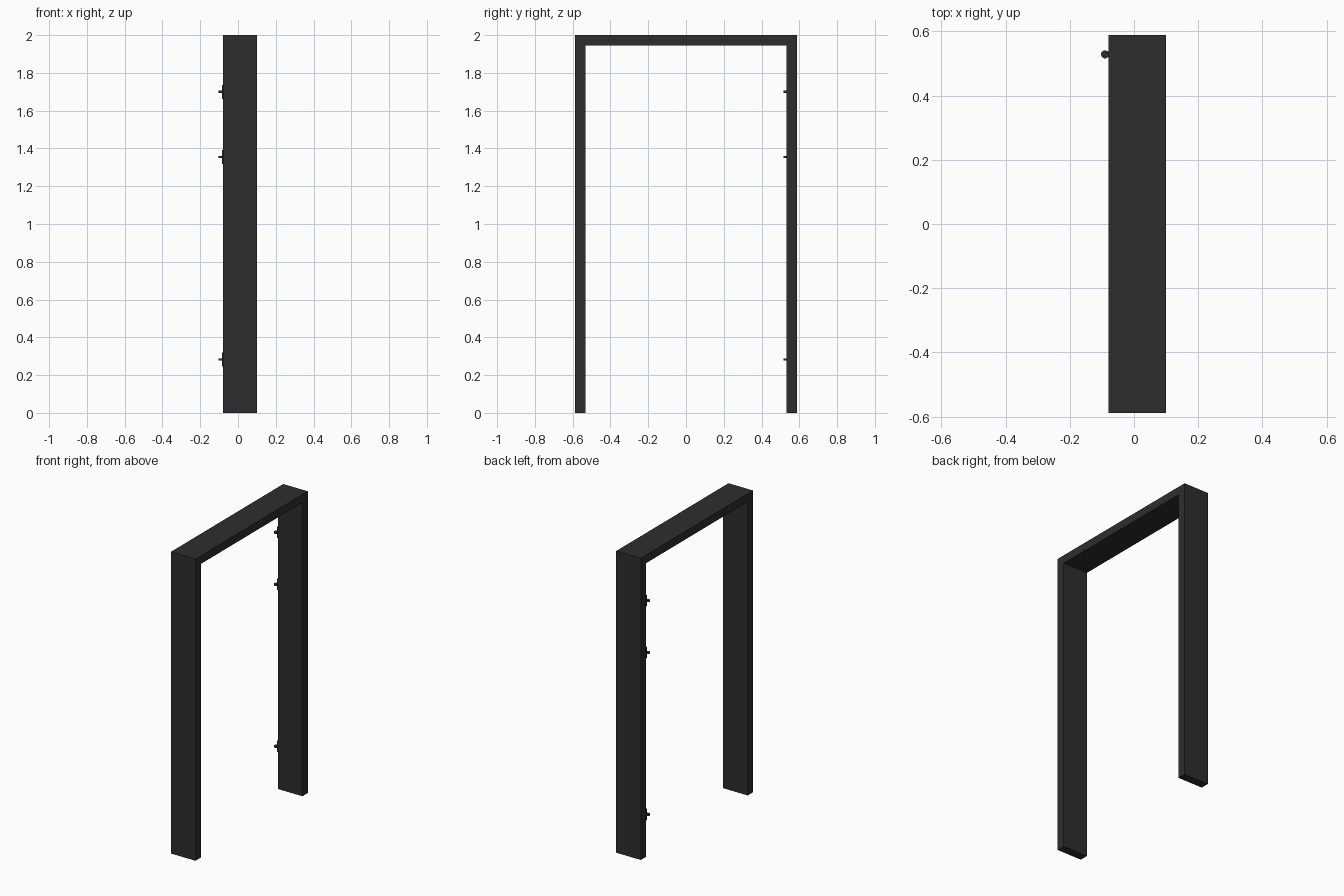
import bpy
import bmesh
from mathutils import Matrix, Vector

cube = bpy.data.objects.get("Cube")
if cube:
    bpy.data.objects.remove(cube, do_unlink=True)

X_BACK, X_FRONT = -0.08, 0.10
HALF_WIDTH, INNER, HEIGHT, THICK = 0.588, 0.532, 2.0, 0.054


def make_material(name, colour):
    mat = bpy.data.materials.new(name)
    mat.use_nodes = True
    mat.diffuse_color = colour
    mat.node_tree.nodes["Principled BSDF"].inputs["Base Color"].default_value = colour
    return mat


charcoal = make_material("charcoal", (0.027, 0.027, 0.027, 1))


def finish(name, bm):
    bmesh.ops.recalc_face_normals(bm, faces=bm.faces)
    mesh = bpy.data.meshes.new(name)
    bm.to_mesh(mesh)
    bm.free()
    mesh.materials.append(charcoal)
    obj = bpy.data.objects.new(name, mesh)
    bpy.context.collection.objects.link(obj)
    return obj


# Door frame: one U-shaped profile extruded through the wall depth
half = [(INNER, 0), (HALF_WIDTH, 0), (HALF_WIDTH, HEIGHT)]
outline = half + [(-y, z) for y, z in reversed(half)]
outline += [(-INNER, HEIGHT - THICK), (INNER, HEIGHT - THICK)]
bm = bmesh.new()
face = bm.faces.new([bm.verts.new((X_BACK, y, z)) for y, z in outline])
extruded = bmesh.ops.extrude_face_region(bm, geom=[face])["geom"]
bmesh.ops.translate(bm, vec=(X_FRONT - X_BACK, 0, 0),
                    verts=[v for v in extruded if isinstance(v, bmesh.types.BMVert)])
finish("door_frame", bm)


# Hinges: a round knuckle and a thin upright leaf on the rear inner edge
def add_hinge(name, z):
    bm = bmesh.new()
    bmesh.ops.create_cone(bm, cap_ends=True, segments=24, radius1=0.0125,
                          radius2=0.0125, depth=0.011,
                          matrix=Matrix.Translation((-0.09, 0.528, z)))
    size = Matrix.Diagonal(Vector((0.010, 0.006, 0.074, 1)))
    bmesh.ops.create_cube(bm, size=1,
                          matrix=Matrix.Translation((-0.080, 0.534, z)) @ size)
    finish(name, bm)


for label, z in (("lower", 0.282), ("middle", 1.355), ("upper", 1.70)):
    add_hinge(label + "_hinge", z)
